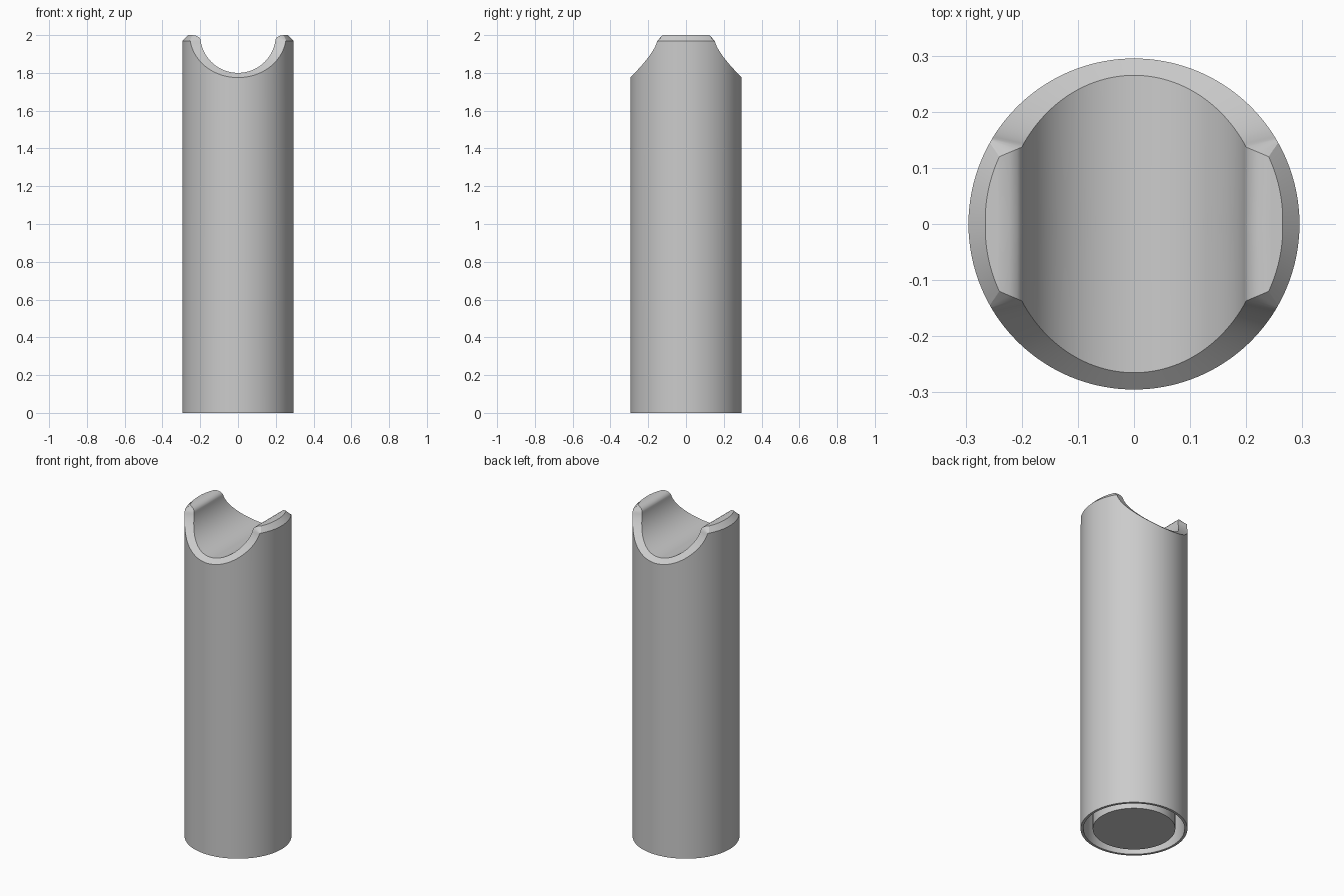
import bpy, bmesh
from math import sin, cos, sqrt, atan2, radians

cube = bpy.data.objects.get("Cube")
if cube:
    bpy.data.objects.remove(cube, do_unlink=True)

R = 0.295            # outer radius
TOP = 2.0
CHAMFER = 0.03
SADDLE_R = 0.2
WALL_R, BOSS_R, SLOT_DEPTH = 0.28, 0.228, 0.72


def on_wall(x, z):
    """Point on the outer wall for a given x."""
    return (x, sqrt(max(R * R - x * x, 0)), z)


def lerp(a, b, t):
    return a + (b - a) * t


# Rim of one quadrant: pairs of inner chamfer edge and outer chamfer edge
rim = []

# Saddle: round channel running front to back
STEPS = 28
for i in range(STEPS + 1):
    a = radians(82.3) * i / STEPS
    x = SADDLE_R * sin(a)
    inner = (x, 0.265 * sqrt(1 - (x / 0.2336) ** 2), TOP - SADDLE_R * cos(a))
    rim.append((inner, on_wall(0.255 * sin(a), TOP - 0.225 * cos(a))))

# Rounded shoulder from the channel to the flat crest
for x, z in ((0.2, 1.98), (0.208, 1.99), (0.222, 1.997), (0.24, TOP)):
    t = (x - 0.2) / 0.04
    rim.append(((x, lerp(0.137, 0.12, t), z),
                on_wall(lerp(0.253, 0.257, t), TOP - CHAMFER)))

# Flat crest following the outside of the tube
start_in, start_out = atan2(0.12, 0.24), atan2(rim[-1][1][1], rim[-1][1][0])
for i in range(1, 11):
    t = 1 - i / 10
    a, b = start_in * t, start_out * t
    r = lerp(0.265, 0.2683, t)
    rim.append(((r * cos(a), r * sin(a), TOP),
                (R * cos(b), R * sin(b), TOP - CHAMFER)))

# Each column runs from the channel middle, over the rim, down and under
bm = bmesh.new()
columns = []
for inner, outer in rim:
    ux, uy = outer[0] / R, outer[1] / R
    underside = ((R, 0), (WALL_R, 0), (WALL_R, SLOT_DEPTH),
                 (BOSS_R, SLOT_DEPTH), (BOSS_R, 0), (0, 0))
    points = [(inner[0], 0, inner[2]), inner, outer]
    points += [(r * ux, r * uy, z) for r, z in underside]
    columns.append([bm.verts.new(p) for p in points])

for c, d in zip(columns, columns[1:]):
    for k in range(len(c) - 1):
        bm.faces.new((c[k], c[k + 1], d[k + 1], d[k]))

# Mirror the quadrant to the other sides
for axis in (0, 1):
    copy = bmesh.ops.duplicate(bm, geom=bm.verts[:] + bm.edges[:] + bm.faces[:])
    for v in copy["geom"]:
        if isinstance(v, bmesh.types.BMVert):
            v.co[axis] *= -1
    for f in copy["geom"]:
        if isinstance(f, bmesh.types.BMFace):
            f.normal_flip()
bmesh.ops.remove_doubles(bm, verts=bm.verts[:], dist=0.0001)
bmesh.ops.dissolve_degenerate(bm, edges=bm.edges[:], dist=0.0001)
bmesh.ops.recalc_face_normals(bm, faces=bm.faces[:])

mesh = bpy.data.meshes.new("saddle_post")
bm.to_mesh(mesh)
bm.free()
post = bpy.data.objects.new("saddle_post", mesh)
bpy.context.collection.objects.link(post)

# Plain grey
grey = bpy.data.materials.new("plain_grey")
grey.use_nodes = True
colour = (0.6, 0.6, 0.6, 1)
grey.diffuse_color = colour
grey.node_tree.nodes["Principled BSDF"].inputs["Base Color"].default_value = colour
mesh.materials.append(grey)

bpy.ops.object.select_all(action="DESELECT")
post.select_set(True)
bpy.context.view_layer.objects.active = post
bpy.ops.object.shade_smooth_by_angle(angle=radians(25))
